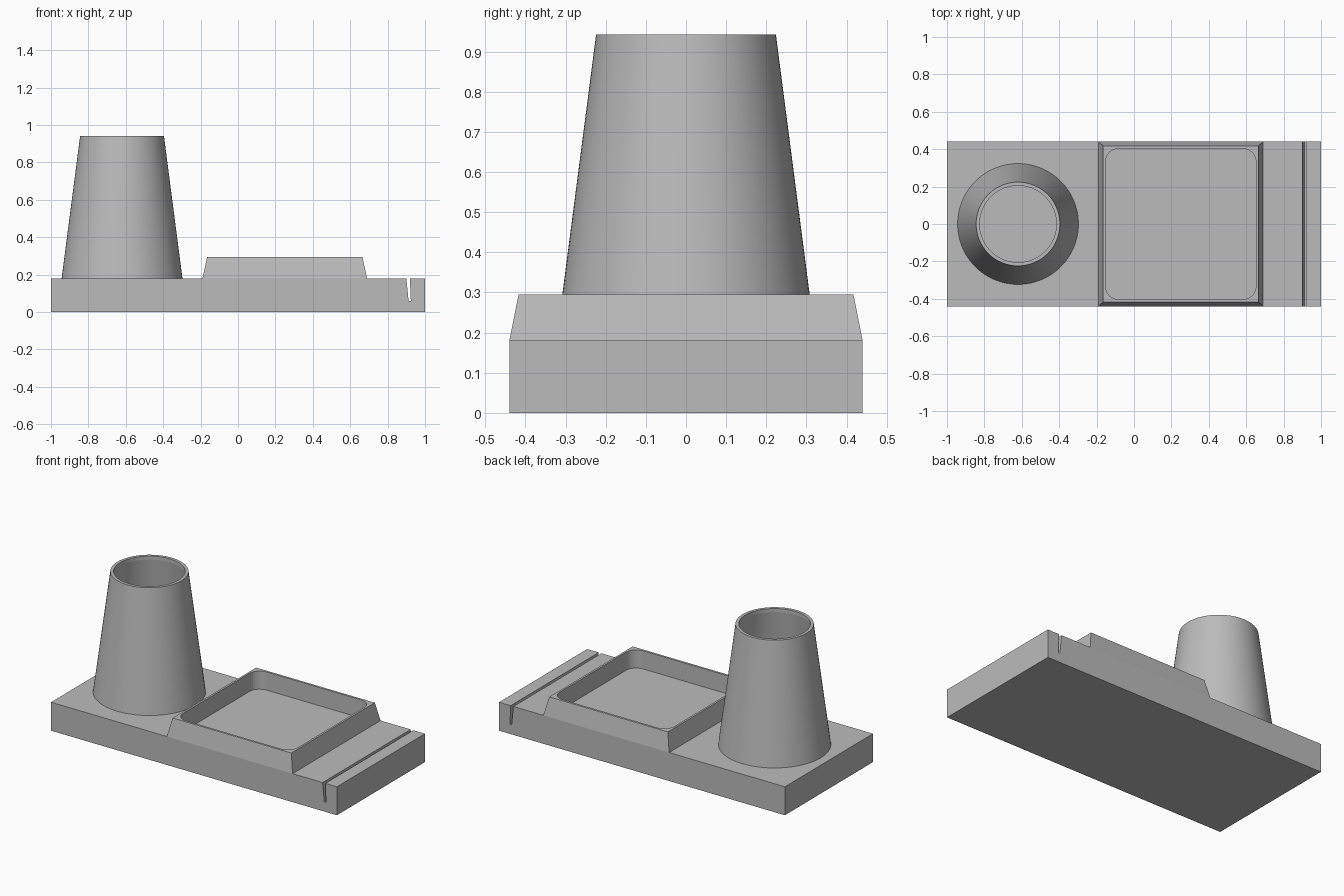
import bpy, bmesh
from math import cos, sin, pi, radians

old = bpy.data.objects.get("Cube")
if old:
    bpy.data.objects.remove(old)

grey = bpy.data.materials.new("plain_grey")
grey.use_nodes = True
colour = (0.5, 0.5, 0.5, 1)
grey.diffuse_color = colour
grey.node_tree.nodes["Principled BSDF"].inputs["Base Color"].default_value = colour

HALF_Y = 0.44
DECK = 0.18


def finish(name, bm):
    bmesh.ops.recalc_face_normals(bm, faces=bm.faces)
    mesh = bpy.data.meshes.new(name)
    bm.to_mesh(mesh)
    bm.free()
    mesh.materials.append(grey)
    obj = bpy.data.objects.new(name, mesh)
    bpy.context.collection.objects.link(obj)
    return obj


def loft(name, loops, caps=True):
    """Skin a list of closed loops that have equal point counts."""
    bm = bmesh.new()
    rings = [[bm.verts.new(p) for p in loop] for loop in loops]
    n = len(rings[0])
    for a, b in zip(rings, rings[1:]):
        for i in range(n):
            j = (i + 1) % n
            bm.faces.new((a[i], a[j], b[j], b[i]))
    if caps:
        bm.faces.new(rings[0])
        bm.faces.new(rings[-1])
    return finish(name, bm)


def rounded_rect(cx, hx, hy, r, z, steps=8):
    """Rounded rectangle loop; zero steps gives sharp corners."""
    pts = []
    for q, (sx, sy) in enumerate(((1, 1), (-1, 1), (-1, -1), (1, -1))):
        for k in range(steps + 1):
            a = (q + k / max(steps, 1)) * pi / 2
            pts.append((cx + sx * (hx - r) + r * cos(a),
                        sy * (hy - r) + r * sin(a), z))
    return pts


# Base slab with a slanted card slot
profile = [(-1, 0), (1, 0), (1, DECK), (0.919, DECK), (0.924, 0.06),
           (0.912, 0.06), (0.9, DECK), (-1, DECK)]
loft("base_slab", [[(x, y, z) for x, z in profile] for y in (-HALF_Y, HALF_Y)])

# Tray with sloping sides and a rounded pocket
tray = loft("tray", [rounded_rect(0.25, 0.44, HALF_Y, 0, DECK, 0),
                     rounded_rect(0.25, 0.415, 0.417, 0, 0.295, 0)])
cutter = loft("pocket_cutter", [rounded_rect(0.25, 0.402, 0.403, 0.07, z)
                                for z in (0.1, 0.4)])
cutter.hide_render = True
cutter.hide_viewport = True
cut = tray.modifiers.new("pocket", "BOOLEAN")
cut.operation = "DIFFERENCE"
cut.solver = "EXACT"
cut.object = cutter

# Hollow tapered cup holder with a thin lip
wall = [(0.323, DECK), (0.224, 0.942), (0.205, 0.942), (0.205, 0.92), (0.3, DECK)]
SIDES = 96
cup = loft("cup_holder", [[(-0.62 + r * cos(2 * pi * i / SIDES),
                            r * sin(2 * pi * i / SIDES), z) for i in range(SIDES)]
                          for r, z in wall], caps=False)
bpy.ops.object.select_all(action="DESELECT")
cup.select_set(True)
bpy.context.view_layer.objects.active = cup
bpy.ops.object.shade_smooth_by_angle(angle=radians(5))
